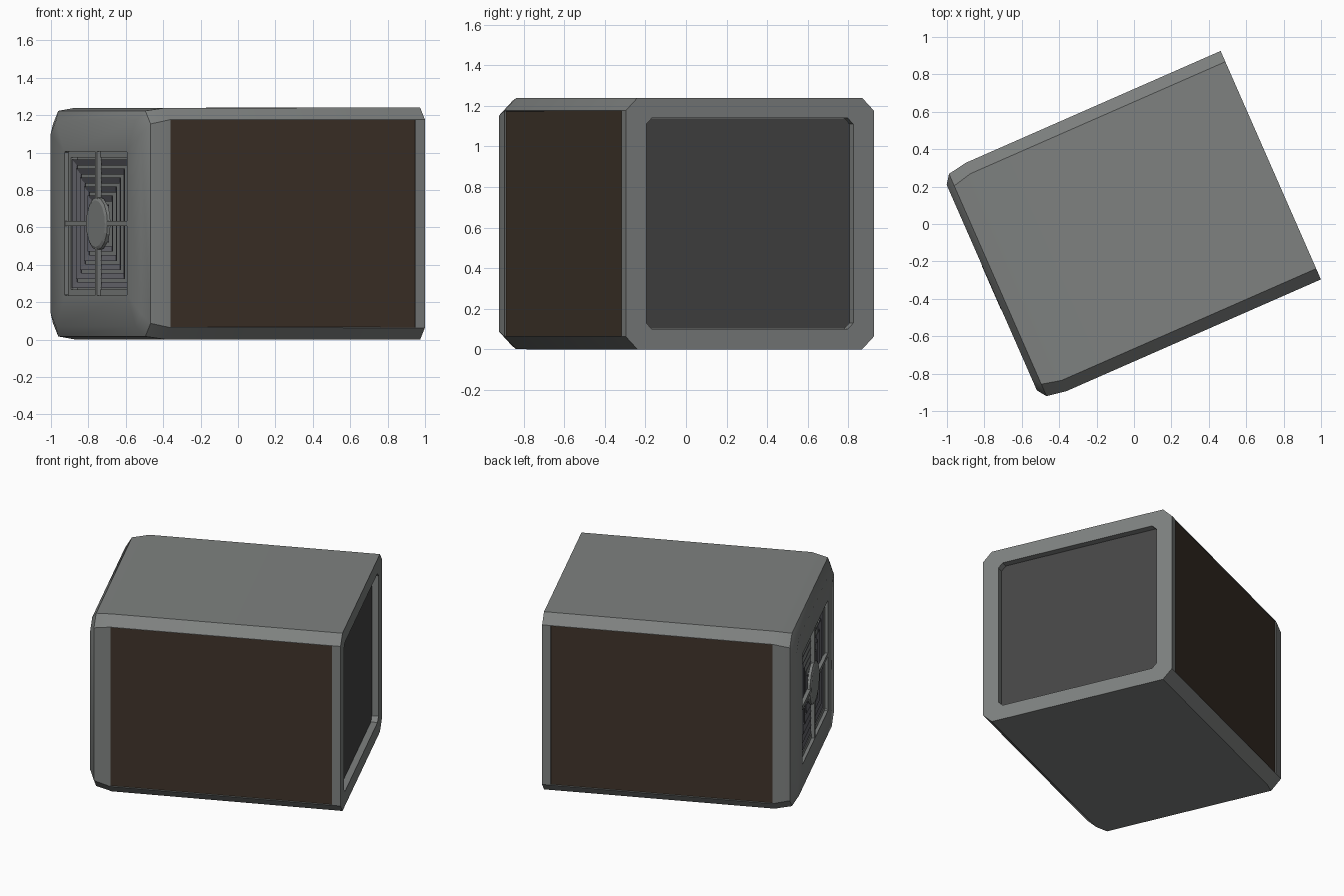
import bpy, bmesh, math
from mathutils import Matrix, Vector

if "Cube" in bpy.data.objects:
    bpy.data.objects.remove(bpy.data.objects["Cube"])

# Local frame: x = long axis (fan end negative, screen end positive), turned about z
TURN = Matrix.Rotation(math.radians(23.7), 4, 'Z') @ Matrix.Translation((-0.001, -0.006, 0))
MID = 0.62


def material(name, rgb):
    m = bpy.data.materials.new(name)
    m.diffuse_color = (*rgb, 1)
    m.use_nodes = True
    m.node_tree.nodes["Principled BSDF"].inputs["Base Color"].default_value = m.diffuse_color
    return m


GREY = material("grey_shell", (0.21, 0.22, 0.215))
DARK = material("dark_screen", (0.06, 0.06, 0.06))
BROWN = material("brown_panel", (0.05, 0.034, 0.023))
GRILLE = material("grille_grey", (0.13, 0.13, 0.15))


def finish(name, bm, mats, smooth=False):
    bm.transform(TURN)
    me = bpy.data.meshes.new(name)
    bm.to_mesh(me)
    bm.free()
    for m in mats:
        me.materials.append(m)
    ob = bpy.data.objects.new(name, me)
    bpy.context.collection.objects.link(ob)
    if smooth:
        bpy.ops.object.select_all(action='DESELECT')
        ob.select_set(True)
        bpy.context.view_layer.objects.active = ob
        bpy.ops.object.shade_smooth_by_angle(angle=math.radians(30))
    return ob


def octagon(x, w, h, c):
    """Chamfered rectangle across the long axis, half sizes w and h."""
    pts = [(w, h - c), (w - c, h), (c - w, h), (-w, h - c),
           (-w, c - h), (c - w, -h), (w - c, -h), (w, c - h)]
    return [Vector((x, y, MID + z)) for y, z in pts]


def rect(x, w, h):
    return [Vector((x, y, MID + z)) for y, z in ((w, h), (-w, h), (-w, -h), (w, -h))]


def loft_mesh(rings, closed=False):
    bm = bmesh.new()
    loops = [[bm.verts.new(p) for p in r] for r in rings]
    pairs = list(zip(loops, loops[1:]))
    if closed:
        pairs.append((loops[-1], loops[0]))
    for a, b in pairs:
        for i in range(len(a)):
            j = (i + 1) % len(a)
            bm.faces.new((a[i], a[j], b[j], b[i]))
    if not closed:
        bm.faces.new(loops[0])
        bm.faces.new(loops[-1])
    bmesh.ops.recalc_face_normals(bm, faces=bm.faces)
    return bm


def loft(name, rings, mat, closed=False, smooth=False):
    return finish(name, loft_mesh(rings, closed), [mat], smooth)


def box(name, lo, hi, mat):
    bm = bmesh.new()
    bmesh.ops.create_cube(bm, size=1)
    lo, hi = Vector(lo), Vector(hi)
    for v in bm.verts:
        v.co = Vector([(lo[i] + hi[i]) / 2 + v.co[i] * (hi[i] - lo[i]) for i in range(3)])
    return finish(name, bm, [mat])


# Housing: one loft from fan recess floor, over the outside, to the screen recess floor
OW, OH = 0.415, 0.385
shell = loft_mesh([
    octagon(-0.77, OW, OH, 0.006),
    octagon(-0.832, OW, OH, 0.006),
    octagon(-0.832, 0.6, 0.55, 0.07),
    octagon(-0.797, 0.649, 0.603, 0.07),
    octagon(-0.69, 0.667, 0.619, 0.063),
    octagon(0.745, 0.667, 0.62, 0.063),
    octagon(0.797, 0.667, 0.62, 0.063),
    octagon(0.797, 0.557, 0.52, 0.03),
    octagon(0.75, 0.557, 0.52, 0.03),
])

# Brown side panels, sunk a little into the housing
sides = [f for f in shell.faces if abs(f.normal.y) > 0.99 and f.calc_area() > 1]
bmesh.ops.inset_individual(shell, faces=sides, thickness=0.003, depth=0)
bmesh.ops.inset_individual(shell, faces=sides, thickness=0.001, depth=-0.006)
for f in sides:
    f.material_index = 1
finish("housing", shell, [GREY, BROWN], smooth=True)

# Screen plate in the open end
loft("screen", [octagon(0.748, 0.555, 0.518, 0.03),
                octagon(0.755, 0.555, 0.518, 0.03)], DARK)

# Inner rim of the fan opening
k = OH / OW
loft("vent_rim", [rect(-0.81, OW, OH), rect(-0.81, 0.38, 0.38 * k),
                  rect(-0.772, 0.38, 0.38 * k), rect(-0.772, OW, OH)], GREY, closed=True)

# Concentric square louvres, sloping inwards
for i in range(6):
    w = 0.37 - 0.052 * i
    n = w - 0.034
    loft("louvre_%d" % (i + 1), [
        rect(-0.808, w, w * k), rect(-0.794, n, n * k),
        rect(-0.788, n, n * k), rect(-0.802, w, w * k)], GRILLE, closed=True)

# Cross bars and round hub cover
box("upright_bar", (-0.83, -0.013, MID - OH), (-0.805, 0.013, MID + OH), GREY)
box("level_bar", (-0.83, -OW, MID - 0.013), (-0.805, OW, MID + 0.013), GREY)
loft("hub_cover", [[Vector((x, r * math.cos(a), MID + r * math.sin(a)))
                    for a in (math.tau * i / 16 for i in range(16))]
                   for x, r in ((-0.834, 0.125), (-0.826, 0.142), (-0.808, 0.142))], GREY)
